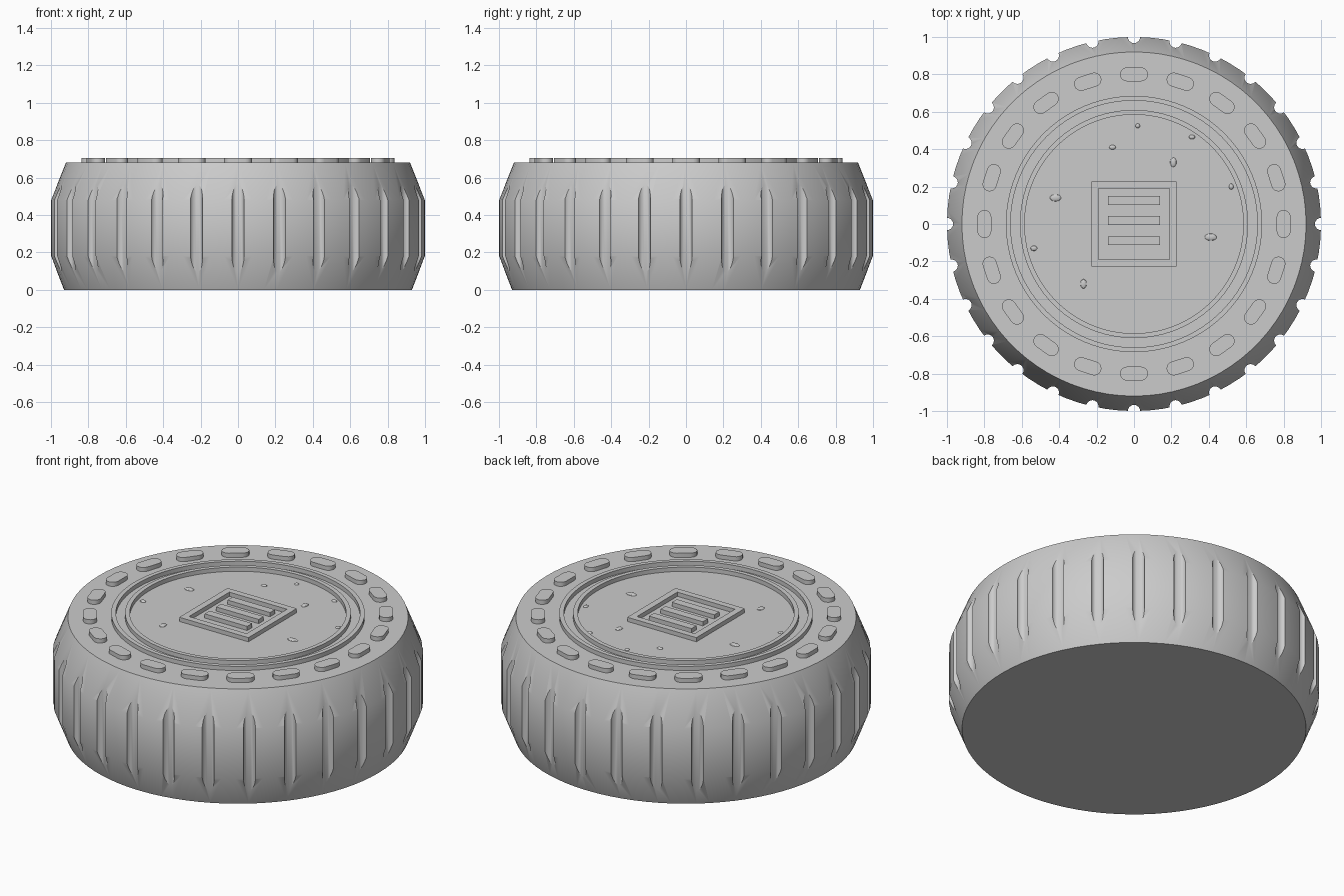
import bpy, bmesh, math
from mathutils import Matrix, Vector

if "Cube" in bpy.data.objects:
    bpy.data.objects.remove(bpy.data.objects["Cube"], do_unlink=True)

TOP = 0.68      # height of the flat lid
RAISE = 0.025   # height of the raised details
TAU = math.tau

grey = bpy.data.materials.new("plain grey")
grey.use_nodes = True
grey.diffuse_color = (0.6, 0.6, 0.6, 1)
grey.node_tree.nodes["Principled BSDF"].inputs["Base Color"].default_value = (0.6, 0.6, 0.6, 1)


def finish(bm, name, smooth=True):
    bmesh.ops.recalc_face_normals(bm, faces=bm.faces)
    mesh = bpy.data.meshes.new(name)
    bm.to_mesh(mesh)
    bm.free()
    mesh.materials.append(grey)
    obj = bpy.data.objects.new(name, mesh)
    bpy.context.collection.objects.link(obj)
    if smooth:
        shade(obj)
    return obj


def shade(obj):
    bpy.ops.object.select_all(action='DESELECT')
    obj.select_set(True)
    bpy.context.view_layer.objects.active = obj
    bpy.ops.object.shade_smooth_by_angle(angle=math.radians(30))


def lathe(name, profile, segments, closed=False, smooth=True):
    """Spin a radius/height profile; open profiles get flat end caps."""
    bm = bmesh.new()
    rings = [[bm.verts.new((r * math.cos(TAU * i / segments), r * math.sin(TAU * i / segments), z))
              for i in range(segments)] for r, z in profile]
    pairs = list(zip(rings, rings[1:]))
    if closed:
        pairs.append((rings[-1], rings[0]))
    else:
        bm.faces.new(rings[0])
        bm.faces.new(rings[-1])
    for a, b in pairs:
        for i in range(segments):
            j = (i + 1) % segments
            bm.faces.new((a[i], a[j], b[j], b[i]))
    return finish(bm, name, smooth)


def add_box(bm, x, y, width, depth):
    size = Matrix.Diagonal((width, depth, RAISE + 0.01, 1))
    place = Matrix.Translation((x, y, TOP + RAISE / 2 - 0.005))
    bmesh.ops.create_cube(bm, size=1, matrix=place @ size)


# Body with bevelled shoulders
body = lathe("body", [(0.93, 0), (1, 0.18), (1, 0.48), (0.92, TOP)], 84, smooth=False)

# Vertical grip grooves around the rim
bm = bmesh.new()
for i in range(28):
    a = TAU * i / 28
    bmesh.ops.create_cone(bm, cap_ends=True, segments=16, radius1=0.033, radius2=0.033, depth=1.2,
                          matrix=Matrix.Translation((math.cos(a), math.sin(a), 0.35)))
cutter = finish(bm, "groove_cutter", smooth=False)
cutter.hide_render = True
cut = body.modifiers.new("grooves", 'BOOLEAN')
cut.operation = 'DIFFERENCE'
cut.solver = 'EXACT'
cut.object = cutter
bpy.context.view_layer.objects.active = body
bpy.ops.object.modifier_apply(modifier=cut.name)
bpy.data.objects.remove(cutter, do_unlink=True)
shade(body)

# Two thin raised rings on the lid
for name, inner, outer in (("outer_ring", 0.66, 0.685), ("inner_ring", 0.585, 0.61)):
    low, high = TOP - 0.01, TOP + RAISE
    lathe(name, [(inner, low), (outer, low), (outer, high), (inner, high)], 96, closed=True)

# Rounded tabs set around the edge of the lid
bm = bmesh.new()
for i in range(20):
    turn = Matrix.Rotation(TAU * i / 20, 4, 'Z')
    outline = []
    for side in (1, -1):
        for k in range(9):
            a = math.pi * (k / 8 - 0.5)
            p = Vector((side * (0.0375 + 0.0375 * math.cos(a)), 0.8 + side * 0.0375 * math.sin(a), TOP - 0.01))
            outline.append(bm.verts.new(turn @ p))
    face = bm.faces.new(outline)
    new = bmesh.ops.extrude_face_region(bm, geom=[face])["geom"]
    bmesh.ops.translate(bm, vec=(0, 0, RAISE + 0.01),
                        verts=[v for v in new if isinstance(v, bmesh.types.BMVert)])
    bm.faces.ensure_lookup_table()
finish(bm, "edge_tabs")

# Square frame in the middle
bm = bmesh.new()
for s in (1, -1):
    add_box(bm, 0, s * 0.209, 0.456, 0.038)
    add_box(bm, s * 0.209, 0, 0.038, 0.38)
finish(bm, "square_frame", smooth=False)

# Plain raised bars inside the frame
bm = bmesh.new()
for y in (0.125, 0.018, -0.09):
    add_box(bm, 0, y, 0.28, 0.047)
finish(bm, "frame_bars", smooth=False)

# Small oval bumps scattered on the lid: x, y, half width, half depth
bm = bmesh.new()
for x, y, w, d in ((-0.42, 0.14, 0.03, 0.019), (0.41, -0.07, 0.032, 0.019),
                   (0.21, 0.33, 0.017, 0.025), (-0.27, -0.32, 0.017, 0.025),
                   (0.31, 0.465, 0.016, 0.012), (0.02, 0.525, 0.012, 0.012),
                   (-0.115, 0.41, 0.018, 0.012), (0.52, 0.2, 0.012, 0.016),
                   (-0.535, -0.13, 0.018, 0.014)):
    bmesh.ops.create_uvsphere(bm, u_segments=16, v_segments=8, radius=1,
                              matrix=Matrix.Translation((x, y, TOP)) @ Matrix.Diagonal((w, d, 0.008, 1)))
finish(bm, "oval_bumps")
